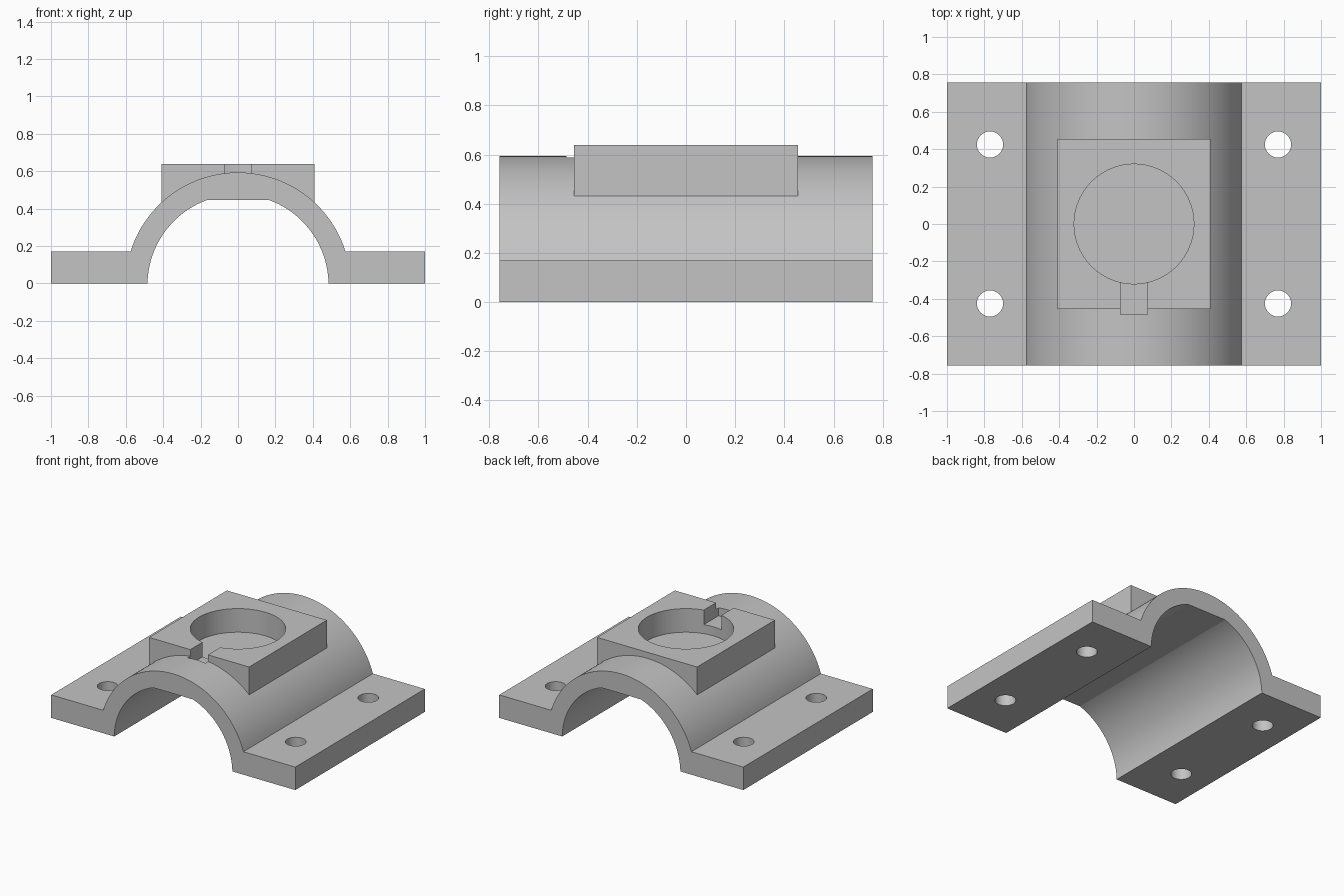
import bpy
import bmesh
from math import asin, pi, sin, cos, radians

old = bpy.data.objects.get("Cube")
if old:
    bpy.data.objects.remove(old, do_unlink=True)

AXIS_Z = -0.009          # height of the bore axis
R_OUT, R_IN = 0.602, 0.484
LENGTH, FLANGE, FLAT = 1.515, 0.17, 0.447
BOSS_X, BOSS_Y, TOP = 0.41, 0.455, 0.638

grey = bpy.data.materials.new("plain grey")
grey.use_nodes = True
colour = (0.55, 0.55, 0.55, 1)
grey.diffuse_color = colour
grey.node_tree.nodes["Principled BSDF"].inputs["Base Color"].default_value = colour


def arc(radius, start, end, steps=72):
    """Points on an arc about the bore axis, in the xz plane."""
    angles = [start + (end - start) * i / steps for i in range(steps + 1)]
    return [(radius * cos(a), AXIS_Z + radius * sin(a)) for a in angles]


def finish(name, bm):
    bmesh.ops.recalc_face_normals(bm, faces=bm.faces)
    mesh = bpy.data.meshes.new(name)
    bm.to_mesh(mesh)
    bm.free()
    mesh.materials.append(grey)
    obj = bpy.data.objects.new(name, mesh)
    bpy.context.collection.objects.link(obj)
    return obj


def extrusion(name, profile, y0, y1):
    """Extrude an xz profile along y."""
    bm = bmesh.new()
    face = bm.faces.new([bm.verts.new((x, y0, z)) for x, z in profile])
    new = bmesh.ops.extrude_face_region(bm, geom=[face])["geom"]
    verts = [v for v in new if isinstance(v, bmesh.types.BMVert)]
    bmesh.ops.translate(bm, verts=verts, vec=(0, y1 - y0, 0))
    return finish(name, bm)


def cylinder(name, x, y, radius, z0, z1, sides=64):
    bm = bmesh.new()
    bmesh.ops.create_cone(bm, cap_ends=True, segments=sides, radius1=radius,
                          radius2=radius, depth=z1 - z0)
    bmesh.ops.translate(bm, verts=bm.verts, vec=(x, y, (z0 + z1) / 2))
    return finish(name, bm)


def combine(target, other, operation):
    mod = target.modifiers.new(other.name, "BOOLEAN")
    mod.operation, mod.solver, mod.object = operation, "EXACT", other
    bpy.context.view_layer.objects.active = target
    bpy.ops.object.modifier_apply(modifier=mod.name)
    bpy.data.objects.remove(other, do_unlink=True)


# Arched body with side flanges and a flat along the crown of the bore
a = asin((FLANGE - AXIS_Z) / R_OUT)
b = asin(-AXIS_Z / R_IN)
c = asin((FLAT - AXIS_Z) / R_IN)
profile = [(1, 0), (1, FLANGE)] + arc(R_OUT, a, pi - a)
profile += [(-1, FLANGE), (-1, 0)]
profile += arc(R_IN, pi - b, pi - c, 36) + arc(R_IN, c, b, 36)
cap = extrusion("bearing_cap", profile, -LENGTH / 2, LENGTH / 2)

# Square boss whose underside is buried in the arch
r = R_OUT - 0.03
d = asin((r * r - BOSS_X ** 2) ** 0.5 / r)
boss = extrusion("boss", [(BOSS_X, TOP)] + arc(r, d, pi - d, 24) + [(-BOSS_X, TOP)],
                 -BOSS_Y, BOSS_Y)
combine(cap, boss, "UNION")

# Round pocket, drain slot and bolt holes
combine(cap, cylinder("pocket", 0, 0, 0.32, 0.463, 0.9, 96), "DIFFERENCE")
slot = [(-0.072, 0.53), (0.072, 0.53), (0.072, 0.9), (-0.072, 0.9)]
combine(cap, extrusion("slot", slot, -0.485, -0.2), "DIFFERENCE")
for x in (-0.77, 0.77):
    for y in (-0.425, 0.425):
        combine(cap, cylinder("bolt_hole", x, y, 0.07, -0.1, 0.4, 48), "DIFFERENCE")

# Smooth curved faces, crisp edges
bpy.ops.object.select_all(action="DESELECT")
cap.select_set(True)
bpy.context.view_layer.objects.active = cap
bpy.ops.object.shade_smooth_by_angle(angle=radians(20))
